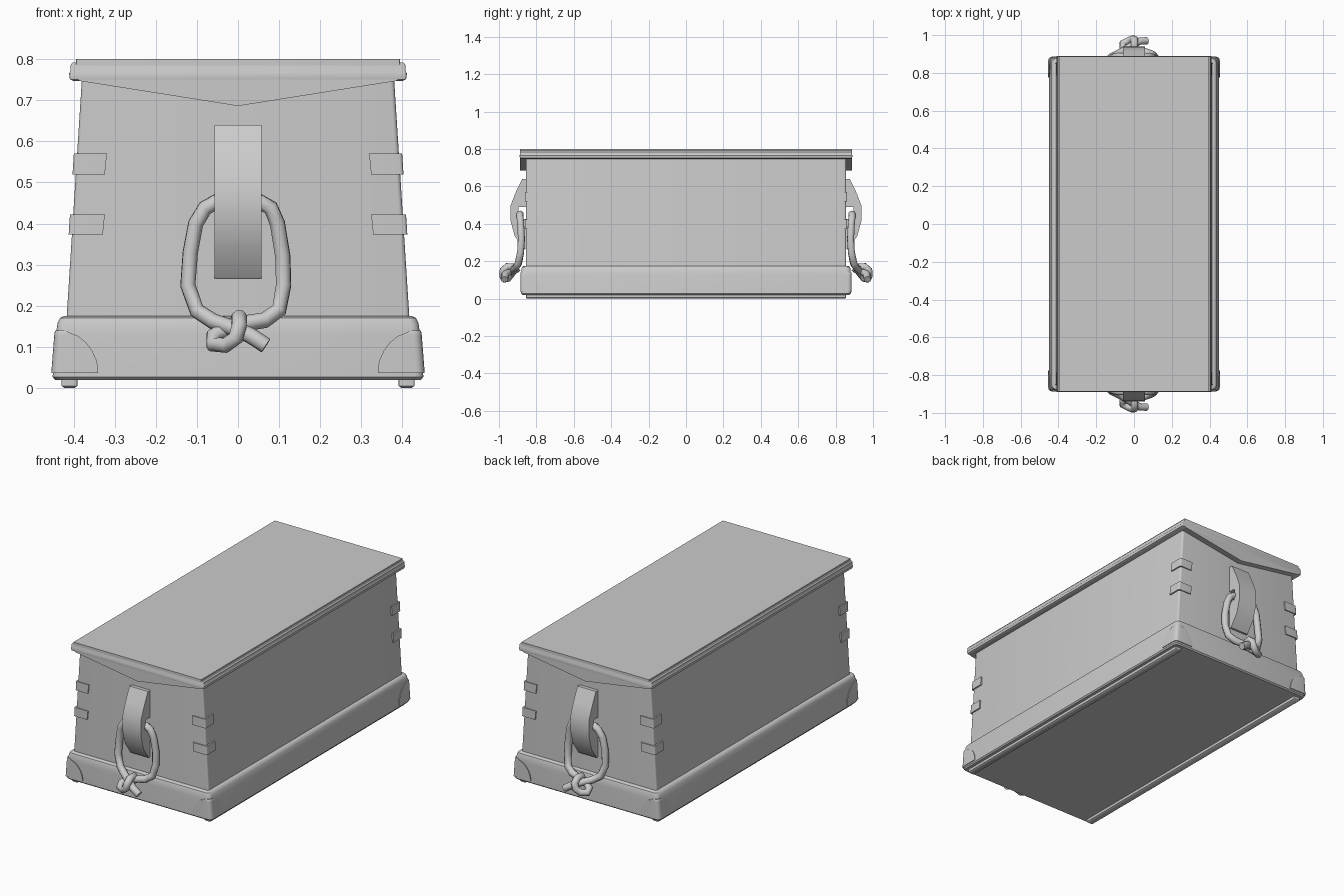
import bpy, bmesh, math

if "Cube" in bpy.data.objects:
    bpy.data.objects.remove(bpy.data.objects["Cube"])

mat = bpy.data.materials.new("plain grey")
mat.diffuse_color = (0.6, 0.6, 0.6, 1)
mat.use_nodes = True
mat.node_tree.nodes["Principled BSDF"].inputs["Base Color"].default_value = mat.diffuse_color


def finish(ob, mirror=(False, False), angle=35):
    ob.data.materials.append(mat)
    bpy.ops.object.select_all(action='DESELECT')
    ob.select_set(True)
    bpy.context.view_layer.objects.active = ob
    if any(mirror):
        m = ob.modifiers.new("mirror", 'MIRROR')
        m.use_axis = (mirror[0], mirror[1], False)
        bpy.ops.object.modifier_apply(modifier=m.name)
    bpy.ops.object.shade_smooth_by_angle(angle=math.radians(angle))
    return ob


def add_mesh(name, bm):
    bmesh.ops.recalc_face_normals(bm, faces=bm.faces[:])
    me = bpy.data.meshes.new(name)
    bm.to_mesh(me)
    bm.free()
    ob = bpy.data.objects.new(name, me)
    bpy.context.collection.objects.link(ob)
    return ob


def section(x0, x1, y0, y1, radii, n=4):
    """Rectangle with its own radius at each corner, starting at x1,y1."""
    pts = []
    corners = [(x1, y1, 1, 1), (x0, y1, -1, 1), (x0, y0, -1, -1), (x1, y0, 1, -1)]
    for k, (x, y, sx, sy) in enumerate(corners):
        r = radii[k]
        if r == 0:
            pts.append((x, y))
            continue
        for i in range(n + 1):
            a = math.pi / 2 * (k + i / n)
            pts.append((x - sx * r + r * math.cos(a), y - sy * r + r * math.sin(a)))
    return pts


def loft(name, levels, radii, mirror=(False, False)):
    """Stack of rounded rectangles: (z, x0, x1, y0, y1)."""
    bm = bmesh.new()
    rings = [[bm.verts.new((x, y, lv[0])) for x, y in section(*lv[1:], radii)] for lv in levels]
    for a, b in zip(rings, rings[1:]):
        for i in range(len(a)):
            j = (i + 1) % len(a)
            bm.faces.new((a[i], a[j], b[j], b[i]))
    bm.faces.new(rings[0])
    bm.faces.new(rings[-1])
    return finish(add_mesh(name, bm), mirror)


def centred(name, levels, r):
    return loft(name, [(z, -x, x, -y, y) for z, x, y in levels], [r] * 4)


def prism(name, pts, axis, a, b):
    """Outline extruded along x (pts are y,z) or y (pts are x,z), mirrored to the back."""
    bm = bmesh.new()
    place = (lambda p, d: (d, p[0], p[1])) if axis == 'x' else (lambda p, d: (p[0], d, p[1]))
    v0 = [bm.verts.new(place(p, a)) for p in pts]
    v1 = [bm.verts.new(place(p, b)) for p in pts]
    for i in range(len(pts)):
        j = (i + 1) % len(pts)
        bm.faces.new((v0[i], v0[j], v1[j], v1[i]))
    caps = [bm.faces.new(v0), bm.faces.new(v1)]
    bmesh.ops.triangulate(bm, faces=caps)
    return finish(add_mesh(name, bm), (False, True))


def body_x(z):
    return 0.417 - 0.064 * (z - 0.17)


# tapered body
centred("chest_body", [(0.15, body_x(0.15), 0.856), (0.76, body_x(0.76), 0.856)], 0.01)

# base skirt with rounded top edge
centred("base_skirt", [(0.02, 0.445, 0.874), (0.027, 0.451, 0.881), (0.13, 0.443, 0.881),
                       (0.158, 0.439, 0.88), (0.17, 0.433, 0.876), (0.175, 0.424, 0.868)], 0.022)

# two runners under the base
loft("runner", [(0.0, 0.398, 0.422, -0.85, 0.85), (0.005, 0.391, 0.429, -0.855, 0.855),
                (0.022, 0.391, 0.429, -0.855, 0.855)], [0.004] * 4, (True, False))

# lid slab with stepped edge moulding
centred("lid_moulding", [(0.747, 0.400, 0.882), (0.751, 0.409, 0.888), (0.765, 0.411, 0.890),
                         (0.770, 0.408, 0.888), (0.785, 0.408, 0.888), (0.792, 0.402, 0.886)], 0.005)
centred("lid_top", [(0.785, 0.394, 0.888), (0.80, 0.394, 0.888)], 0.002)

# pointed end boards below the lid
prism("lid_end_board", [(-0.405, 0.77), (-0.385, 0.747), (-0.025, 0.690), (0, 0.686), (0.025, 0.690),
                        (0.385, 0.747), (0.405, 0.77)], 'y', -0.888, -0.85)

# corner straps wrapping the body
for name, z0, z1, xin in (("upper_strap", 0.52, 0.57, 0.321), ("lower_strap", 0.373, 0.422, 0.326)):
    loft(name, [(z0, xin + 0.003, body_x(z0) + 0.008, 0.785, 0.862),
                (z1, xin - 0.002, body_x(z1) + 0.008, 0.785, 0.862)], [0.008, 0, 0, 0], (True, True))

# rounded corner guards on the skirt
guard = []
for z, inset in ((0.036, 0), (0.065, 0.003), (0.09, 0.014), (0.11, 0.029), (0.126, 0.048), (0.135, 0.07)):
    guard.append((z, 0.34 + inset, 0.4555 - 0.078 * (z - 0.02), 0.775 + inset, 0.886))
guard.append((0.14, 0.42, 0.444, 0.855, 0.884))
loft("corner_guard", guard, [0.021, 0, 0, 0], (True, True))

# handle cleats with a slot for the rope
prism("handle_cleat", [(-0.85, 0.64), (-0.876, 0.64), (-0.912, 0.565), (-0.937, 0.50), (-0.939, 0.42),
                       (-0.916, 0.335), (-0.868, 0.267), (-0.85, 0.267), (-0.85, 0.425),
                       (-0.902, 0.425), (-0.902, 0.49), (-0.85, 0.49)], 'x', -0.057, 0.057)

# knotted rope handle: stub, loop through the cleat, then the knot
path = [(0.068, -0.97, 0.103), (0.03, -0.968, 0.128), (-0.01, -0.945, 0.145), (-0.06, -0.915, 0.162),
        (-0.1, -0.895, 0.188), (-0.122, -0.884, 0.25), (-0.116, -0.88, 0.33), (-0.103, -0.884, 0.40),
        (-0.08, -0.888, 0.438), (-0.055, -0.887, 0.452), (0.055, -0.887, 0.452), (0.08, -0.888, 0.438),
        (0.096, -0.884, 0.40), (0.109, -0.88, 0.32), (0.111, -0.884, 0.25), (0.1, -0.897, 0.19),
        (0.065, -0.91, 0.165), (0.02, -0.92, 0.158), (-0.03, -0.925, 0.142), (-0.06, -0.938, 0.126),
        (-0.06, -0.955, 0.106), (-0.03, -0.97, 0.104), (-0.005, -0.98, 0.122), (0.003, -0.979, 0.152),
        (0.003, -0.955, 0.172), (0.001, -0.92, 0.17), (0.005, -0.902, 0.14)]
curve = bpy.data.curves.new("rope_handle", 'CURVE')
curve.dimensions = '3D'
curve.bevel_depth = 0.0195
curve.bevel_resolution = 2
curve.use_fill_caps = True
spline = curve.splines.new('POLY')
spline.points.add(len(path) - 1)
for p, co in zip(spline.points, path):
    p.co = (*co, 1)
rope = bpy.data.objects.new("rope_handle", curve)
bpy.context.collection.objects.link(rope)
bpy.ops.object.select_all(action='DESELECT')
rope.select_set(True)
bpy.context.view_layer.objects.active = rope
bpy.ops.object.convert(target='MESH')
finish(bpy.context.object, (False, True), 60)
